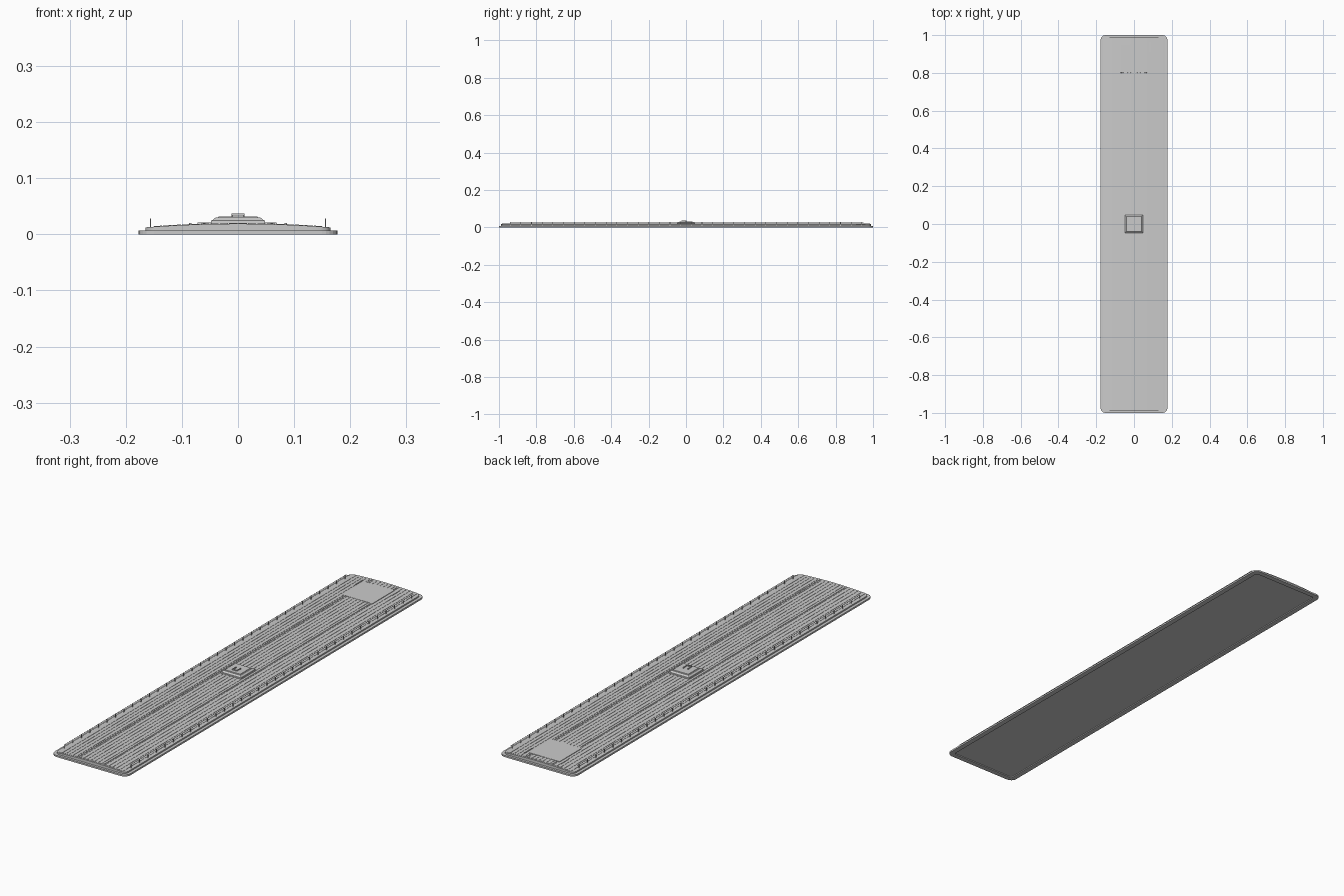
import bpy, bmesh, math

if "Cube" in bpy.data.objects:
    bpy.data.objects.remove(bpy.data.objects["Cube"])


def finish(name, bm, smooth=False):
    bmesh.ops.recalc_face_normals(bm, faces=bm.faces[:])
    me = bpy.data.meshes.new(name)
    bm.to_mesh(me)
    bm.free()
    ob = bpy.data.objects.new(name, me)
    bpy.context.collection.objects.link(ob)
    return ob


def add_box(bm, x0, x1, y0, y1, z0, z1, inset=0.0):
    lo = [bm.verts.new((x, y, z0)) for x, y in ((x0, y0), (x1, y0), (x1, y1), (x0, y1))]
    i = inset
    hi = [bm.verts.new((x, y, z1)) for x, y in
          ((x0 + i, y0 + i), (x1 - i, y0 + i), (x1 - i, y1 - i), (x0 + i, y1 - i))]
    bm.faces.new(lo[::-1])
    bm.faces.new(hi)
    for k in range(4):
        j = (k + 1) % 4
        bm.faces.new((lo[k], lo[j], hi[j], hi[k]))


def boxes(name, specs):
    bm = bmesh.new()
    for s in specs:
        add_box(bm, *s)
    return finish(name, bm)


def rounded_rect(hx, hy, r, n=6):
    pts = []
    for q, (sx, sy) in enumerate(((1, 1), (-1, 1), (-1, -1), (1, -1))):
        for k in range(n + 1):
            a = math.radians(90 * q + 90 * k / n)
            pts.append((sx * (hx - r) + r * math.cos(a), sy * (hy - r) + r * math.sin(a)))
    return pts


def arch(x):
    return 0.0125 + 0.0065 * (1 - (x / 0.165) ** 2)


# Flange frame around the underside, with an open middle
bm = bmesh.new()
rings = []
for hx, hy, r, z in ((0.177, 1.0, 0.027, 0), (0.177, 1.0, 0.027, 0.007),
                     (0.155, 0.978, 0.01, 0.007), (0.155, 0.978, 0.01, 0)):
    rings.append([bm.verts.new((x, y, z)) for x, y in rounded_rect(hx, hy, r)])
for a, b in zip(rings, rings[1:] + rings[:1]):
    n = len(a)
    for k in range(n):
        bm.faces.new((a[k], a[(k + 1) % n], b[(k + 1) % n], b[k]))
finish("roof_flange", bm)

# Arched roof shell with rounded plan corners
HX, HY, R = 0.165, 0.99, 0.02
half = [HX - R + R * math.sin(math.radians(a)) for a in (30, 50, 70, 90)]
xs = [-x for x in half[::-1]] + [-0.145 + 0.29 * k / 20 for k in range(21)] + half
bm = bmesh.new()
cols = []
for x in xs:
    d = max(0, abs(x) - (HX - R))
    y = HY - R + math.sqrt(max(0, R * R - d * d))
    cols.append([bm.verts.new(p) for p in
                 ((x, -y, 0.004), (x, y, 0.004), (x, y, arch(x)), (x, -y, arch(x)))])
for a, b in zip(cols, cols[1:]):
    for k in range(4):
        j = (k + 1) % 4
        bm.faces.new((a[k], a[j], b[j], b[k]))
bm.faces.new(cols[0])
bm.faces.new(cols[-1])
roof = finish("arched_roof", bm)
bpy.context.view_layer.objects.active = roof
roof.select_set(True)
bpy.ops.object.shade_smooth_by_angle()

# Lengthwise boards following the arch, with narrow gaps
bm = bmesh.new()
N, W = 18, 0.0168
for i in range(N):
    c = (i - (N - 1) / 2) * W
    a, b = c - W * 0.43, c + W * 0.43
    ends = []
    for y in (-0.984, 0.984):
        ends.append([bm.verts.new(p) for p in
                     ((a, y, arch(a) - 0.001), (b, y, arch(b) - 0.001),
                      (b, y, arch(b) + 0.001), (a, y, arch(a) + 0.001))])
    for k in range(4):
        j = (k + 1) % 4
        bm.faces.new((ends[0][k], ends[0][j], ends[1][j], ends[1][k]))
    bm.faces.new(ends[0])
    bm.faces.new(ends[1])
finish("roof_boards", bm)

# Side railings: small posts and a thin rail
for side, s in (("left", -1), ("right", 1)):
    x = 0.156 * s
    specs = [(x - 0.001, x + 0.001, y - 0.0015, y + 0.0015, 0.012, 0.028)
             for y in (-0.94 + 1.88 * k / 33 for k in range(34))]
    specs.append((x - 0.0007, x + 0.0007, -0.94, 0.95, 0.0266, 0.028))
    boxes(side + "_railing", specs)

# Long conduits either side of the centre line
for side, s in (("left", -1), ("right", 1)):
    x = 0.06 * s
    boxes(side + "_conduit", [(x - 0.002, x + 0.002, -0.98, 0.98, 0.016, 0.0205)])

# Access panel at the back end with side hinge strips
boxes("access_panel", [(-0.073, 0.07, 0.8, 0.95, 0.015, 0.0208, 0.001)])
boxes("panel_brackets", [(s * 0.085 - 0.002, s * 0.085 + 0.002, 0.91, 0.96, 0.014, 0.0205)
                         for s in (-1, 1)])

# Central hatch in tiers
boxes("hatch_base", [(-0.049, 0.049, -0.049, 0.049, 0.015, 0.0245, 0.001),
                     (-0.047, 0.047, -0.047, 0.047, 0.0245, 0.030, 0.007)])
boxes("hatch_lid", [(-0.036, 0.036, -0.036, 0.036, 0.029, 0.032, 0.001)])

# Hatch handle
handle = [(-0.012, 0.012, -0.024, -0.02, 0.034, 0.0375)]
for s in (-1, 1):
    x = 0.0105 * s
    handle += [(x - 0.0015, x + 0.0015, -0.02, 0.002, 0.034, 0.0375),
               (x - 0.0015, x + 0.0015, -0.002, 0.002, 0.031, 0.034)]
boxes("hatch_handle", handle)
